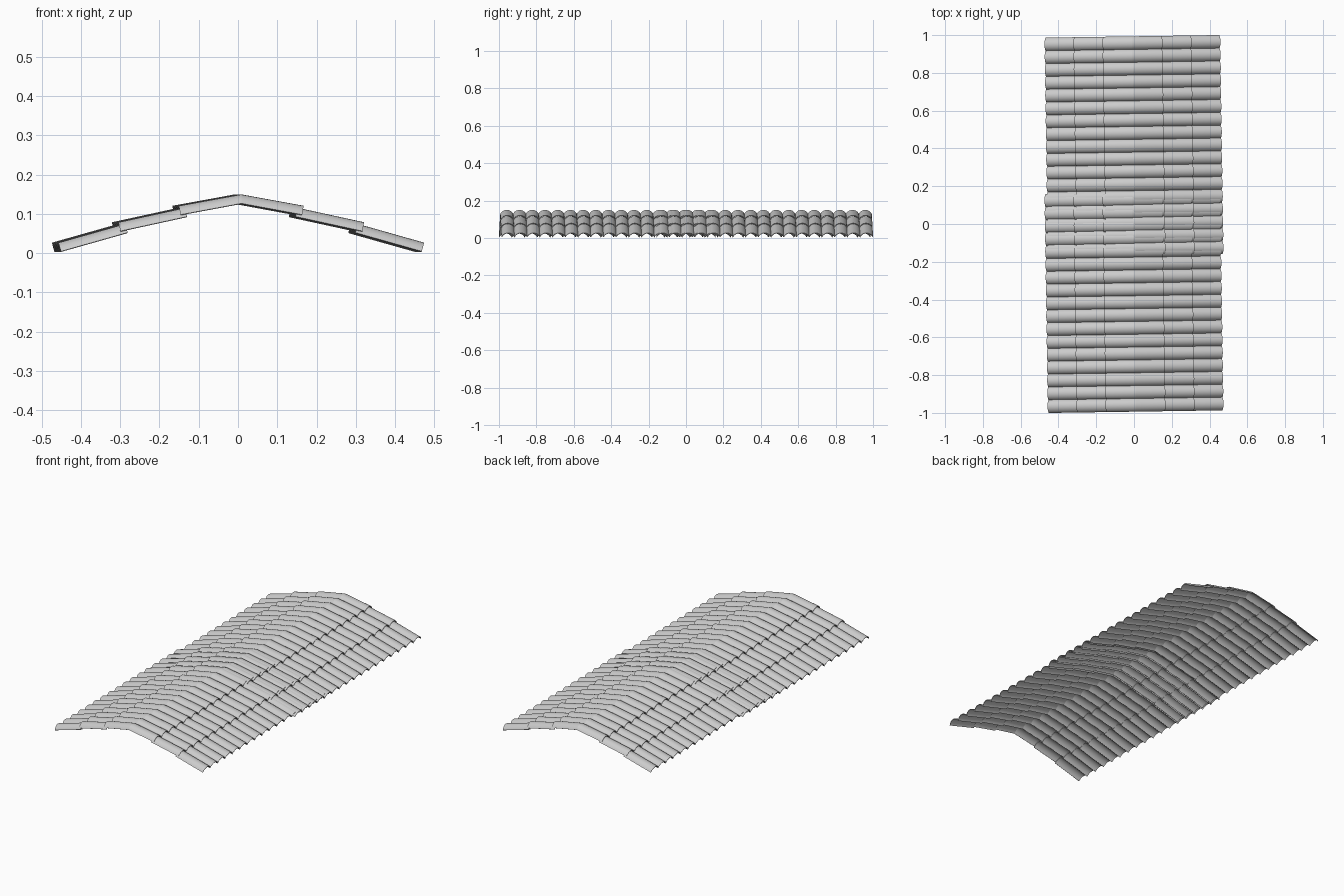
import bpy, math

if "Cube" in bpy.data.objects:
    bpy.data.objects.remove(bpy.data.objects["Cube"])

ROWS, PITCH = 17, 0.068      # tiles across one roof panel
WIDTH, RISE = 0.071, 0.023   # arch of one barrel tile
THICK, SEG = 0.003, 10
TILT = math.radians(0.85)    # slight twist of each panel

# crown line of each course, ridge to eave: (x0, z0, x1, z1)
COURSES = [("ridge", 0.0, 0.150, 0.159, 0.121),
           ("middle", 0.143, 0.116, 0.313, 0.079),
           ("eave", 0.296, 0.075, 0.466, 0.027)]


def arch():
    """Circular arc with its crown at height 0."""
    r = (WIDTH ** 2 / 4 + RISE ** 2) / (2 * RISE)
    a = math.asin(WIDTH / 2 / r)
    pts = [-a + 2 * a * i / SEG for i in range(SEG + 1)]
    return [(r * math.sin(t), r * math.cos(t) - r) for t in pts]


def tile_course(name, x0, z0, x1, z1, yc):
    s = math.atan2(z1 - z0, x1 - x0)
    nx, nz = -math.sin(s), math.cos(s)
    if x0 == 0:
        nx0, nz0 = 0, 1          # mitred at the ridge
    else:
        nx0, nz0 = nx, nz
    prof = arch()
    verts = [(x0 + nx0 * h, y, z0 + nz0 * h) for y, h in prof]
    verts += [(x1 + nx * h, y, z1 + nz * h) for y, h in prof]
    n = SEG + 1
    faces = [(i, i + n, i + n + 1, i + 1) for i in range(SEG)]
    me = bpy.data.meshes.new(name)
    me.from_pydata([(x, y - (ROWS - 1) / 2 * PITCH, z) for x, y, z in verts], [], faces)
    ob = bpy.data.objects.new(name, me)
    bpy.context.collection.objects.link(ob)

    # clay thickness, repeat along the roof, then mirror to the other slope
    so = ob.modifiers.new("thickness", 'SOLIDIFY')
    so.thickness, so.offset = THICK, -1
    ar = ob.modifiers.new("rows", 'ARRAY')
    ar.count = ROWS
    ar.use_relative_offset = False
    ar.use_constant_offset = True
    ar.constant_offset_displace = (0, PITCH, 0)
    mi = ob.modifiers.new("other_slope", 'MIRROR')
    mi.use_mirror_merge = False

    ob.location.y = yc
    ob.rotation_euler.z = TILT
    bpy.ops.object.select_all(action='DESELECT')
    ob.select_set(True)
    bpy.context.view_layer.objects.active = ob
    for m in list(ob.modifiers):
        bpy.ops.object.modifier_apply(modifier=m.name)
    bpy.ops.object.shade_smooth_by_angle(angle=math.radians(40))


# two roof panels overlapping in the middle
for panel, yc in (("front", -0.414), ("back", 0.414)):
    for c in COURSES:
        tile_course(f"{panel}_{c[0]}_tiles", *c[1:], yc)
